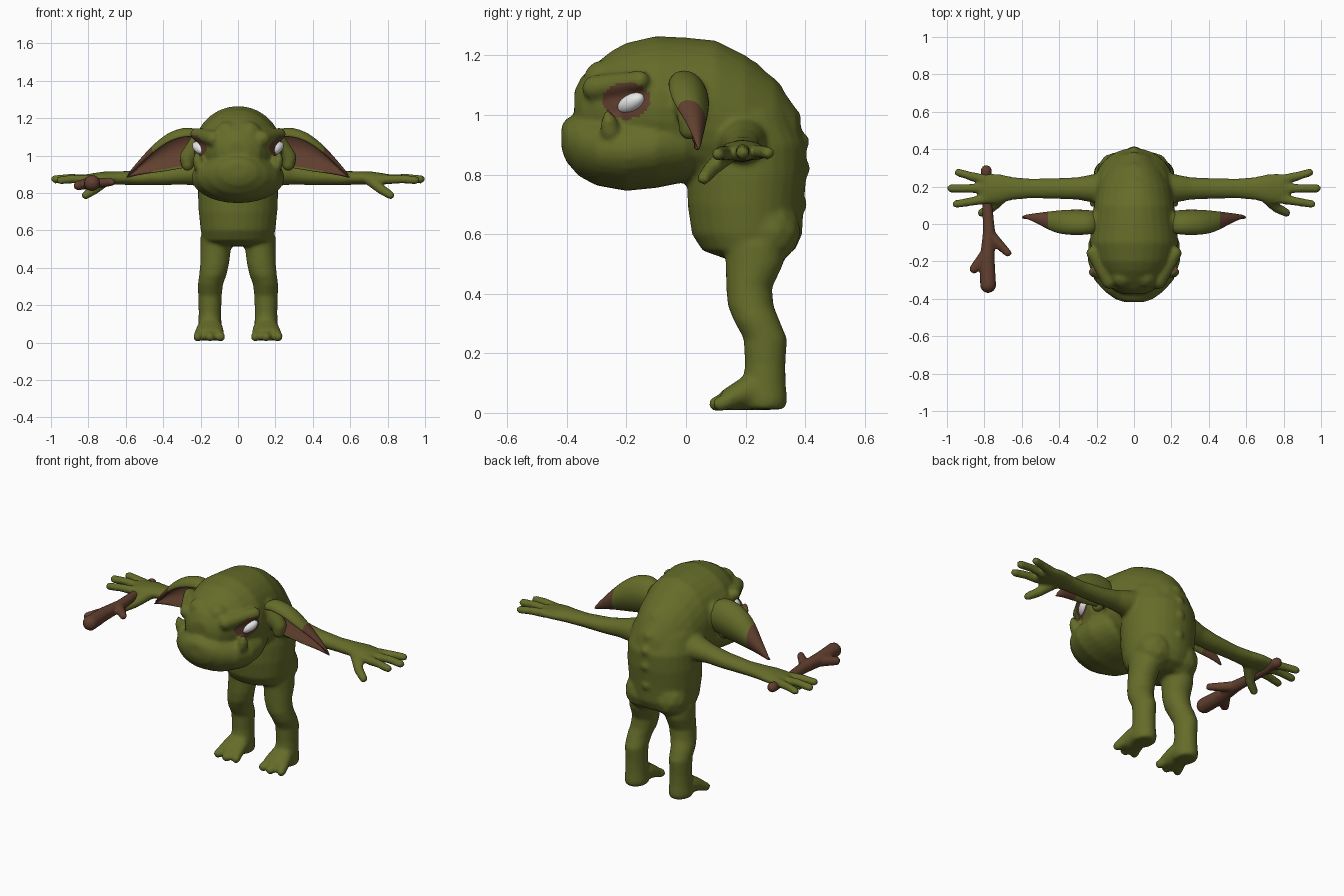
import bpy, bmesh, math
from mathutils import Matrix, Vector

if "Cube" in bpy.data.objects:
    bpy.data.objects.remove(bpy.data.objects["Cube"])


def material(name, rgb):
    m = bpy.data.materials.new(name)
    m.diffuse_color = (*rgb, 1)
    m.use_nodes = True
    m.node_tree.nodes["Principled BSDF"].inputs["Base Color"].default_value = m.diffuse_color
    return m


GREEN = material("moss green skin", (0.13, 0.15, 0.022))
BROWN = material("bark brown", (0.12, 0.05, 0.028))
WHITE = material("eye white", (0.8, 0.8, 0.8))


def loft(bm, axis, rings, sides=(1,)):
    """Skin elliptical rings (x, y, z, radius_a, radius_b) set across an axis."""
    a, b = {"x": (1, 2), "y": (0, 2), "z": (0, 1)}[axis]
    n = 28
    for s in sides:
        loops = []
        for x, y, z, ra, rb in rings:
            loop = []
            for k in range(n):
                co = [s * x, y, z]
                co[a] += ra * math.cos(math.tau * k / n)
                co[b] += rb * math.sin(math.tau * k / n)
                loop.append(bm.verts.new(co))
            loops.append(loop)
        for l0, l1 in zip(loops, loops[1:]):
            for k in range(n):
                j = (k + 1) % n
                bm.faces.new((l0[k], l0[j], l1[j], l1[k]))
        bm.faces.new(loops[0])
        bm.faces.new(loops[-1])


def blob(bm, co, r, sides=(1,)):
    for s in sides:
        bmesh.ops.create_icosphere(bm, subdivisions=2, radius=r,
                                   matrix=Matrix.Translation((s * co[0], co[1], co[2])))


def limb(bm, points, sides=(1,)):
    """Rounded, tapering limb through points (x, y, z, radius)."""
    for p, q in zip(points, points[1:]):
        p, q = Vector(p), Vector(q)
        steps = max(2, int((q - p).length / (0.3 * min(p[3], q[3]))))
        for i in range(steps + 1):
            c = p.lerp(q, i / steps)
            blob(bm, c[:3], c[3], sides)


def make_object(name, bm, mats):
    me = bpy.data.meshes.new(name)
    bmesh.ops.recalc_face_normals(bm, faces=bm.faces)
    bm.to_mesh(me)
    bm.free()
    ob = bpy.data.objects.new(name, me)
    bpy.context.collection.objects.link(ob)
    for m in mats:
        me.materials.append(m)
    return ob


def fuse(name, bm, mats, voxel, rounds):
    """Merge overlapping volumes into a single smooth skin."""
    ob = make_object(name, bm, [])
    rem = ob.modifiers.new("fuse", "REMESH")
    rem.mode, rem.voxel_size = "VOXEL", voxel
    smo = ob.modifiers.new("soften", "SMOOTH")
    smo.factor, smo.iterations = 0.5, rounds
    me = bpy.data.meshes.new_from_object(
        ob.evaluated_get(bpy.context.evaluated_depsgraph_get()))
    ob.modifiers.clear()
    ob.data = me
    me.materials.clear()
    for m in mats:
        me.materials.append(m)
    for p in me.polygons:
        p.use_smooth = True
        p.material_index = 0
    return ob


BOTH = (1, -1)
bm = bmesh.new()

# Torso and buttocks
loft(bm, "z", [(0, .22, .515, .15, .08), (0, .21, .545, .185, .155), (0, .205, .6, .2, .185),
               (0, .2, .7, .21, .195), (0, .205, .8, .215, .2), (0, .21, .9, .21, .195),
               (0, .19, 1.0, .19, .17), (0, .15, 1.1, .14, .14)])
blob(bm, (.09, .275, .61), .112, BOTH)

# Skull running back into the hunched shoulders
loft(bm, "y", [(0, -.375, 1.02, .06, .06), (0, -.35, 1.02, .115, .11), (0, -.3, 1.025, .155, .15),
               (0, -.25, 1.03, .185, .185), (0, -.2, 1.03, .212, .212), (0, -.1, 1.03, .238, .235),
               (0, 0, 1.02, .225, .24), (0, .1, 1.0, .215, .25), (0, .2, .94, .2, .26),
               (0, .3, .88, .16, .24), (0, .37, .86, .1, .16), (0, .4, .85, .04, .06)])

# Heavy jaw and muzzle
loft(bm, "y", [(0, -.418, .925, .05, .04), (0, -.402, .915, .1, .072), (0, -.36, .9, .158, .105),
               (0, -.3, .885, .212, .122), (0, -.2, .88, .248, .135), (0, -.1, .89, .245, .135),
               (0, 0, .9, .205, .125), (0, .08, .9, .14, .1)])

# Brows, forehead lumps, tusks, ear roots
limb(bm, [(.13, -.305, 1.09, .045), (.222, -.155, 1.115, .035)], BOTH)
blob(bm, (.06, -.28, 1.12), .065, BOTH)
limb(bm, [(.205, -.255, .945, .034), (.216, -.258, .975, .028), (.22, -.262, 1.005, .014)], BOTH)
limb(bm, [(.2, .01, 1.07, .06), (.27, .015, .99, .045), (.27, .01, .95, .035)], BOTH)

# Knobbly spine
for y, z in [(.22, 1.15), (.295, 1.08), (.355, .99), (.382, .91), (.385, .82), (.375, .7)]:
    blob(bm, (0, y, z), .034)

# Arms and palms
loft(bm, "x", [(.12, .19, .92, .1, .1), (.2, .19, .912, .08, .075), (.3, .19, .9, .06, .055),
               (.4, .19, .887, .056, .046), (.55, .19, .88, .052, .038), (.65, .19, .88, .062, .036),
               (.72, .19, .88, .078, .034), (.78, .187, .875, .083, .03),
               (.83, .19, .872, .07, .022)], BOTH)

# Fingers and thumbs
limb(bm, [(.8, .24, .875, .027), (.88, .258, .876, .024), (.938, .275, .872, .023)], BOTH)
limb(bm, [(.81, .19, .875, .027), (.9, .19, .88, .024), (.977, .19, .873, .024)], BOTH)
limb(bm, [(.8, .132, .872, .027), (.88, .118, .874, .024), (.95, .107, .868, .023)], BOTH)
limb(bm, [(.71, .14, .868, .034), (.765, .085, .82, .028), (.815, .06, .788, .024)], BOTH)

# Legs
loft(bm, "z", [(.115, .23, .57, .085, .1), (.12, .23, .5, .082, .097), (.125, .212, .42, .077, .077),
               (.135, .217, .36, .073, .077), (.148, .237, .31, .067, .077), (.15, .266, .25, .063, .073),
               (.15, .266, .16, .06, .068), (.15, .262, .1, .062, .073), (.15, .262, .04, .067, .078),
               (.15, .262, .012, .06, .07)], BOTH)

# Feet and toes
loft(bm, "y", [(.15, .3, .06, .055, .05), (.15, .21, .072, .07, .062), (.153, .15, .052, .08, .042),
               (.155, .12, .042, .078, .032)], BOTH)
for x0, x1, tip in [(.11, .092, .112), (.153, .15, .1), (.2, .216, .115)]:
    limb(bm, [(x0, .15, .045, .032), (x1, tip, .03, .026)], BOTH)

body = fuse("body", bm, [GREEN, BROWN], .0105, 5)

# Dark patches around the eyes
for p in body.data.polygons:
    x, y, z = p.center
    if abs(x) > .12 and ((y + .2) / .08) ** 2 + ((z - 1.048) / .062) ** 2 < 1:
        p.material_index = 1

# Slanted almond eyes
for s, side in ((1, "left"), (-1, "right")):
    bm = bmesh.new()
    normal = Vector((s * .78, -.62, .1)).normalized()
    along = Vector((s * .55, .7, .42))
    along = (along - normal * along.dot(normal)).normalized()
    up = normal.cross(along)
    rot = Matrix((along, up, normal)).transposed().to_4x4()
    bmesh.ops.create_uvsphere(bm, u_segments=24, v_segments=16, radius=1,
                              matrix=Matrix.Translation((s * .206, -.185, 1.04)) @ rot
                              @ Matrix.Diagonal((.055, .029, .03, 1)))
    eye = make_object(side + "_eye", bm, [WHITE])
    for p in eye.data.polygons:
        p.use_smooth = True

# Cupped ears: columns (x, top, bottom, front, back) swept with one curled section
columns = [(.19, 1.12, .96, -.05, .07), (.25, 1.165, .93, -.065, .082), (.35, 1.14, .915, -.065, .082),
           (.41, 1.1, .905, -.055, .076), (.46, 1.055, .9, -.035, .07), (.51, 1.0, .893, -.005, .062),
           (.56, .94, .885, .02, .054), (.6, .89, .875, .036, .046)]
section = [(0, .78), (.12, .94), (.4, 1), (.75, .92), (1, .62), (.95, .3), (.65, 0)]
bm = bmesh.new()
grid = [[bm.verts.new((x, f + (b - f) * u, lo + (hi - lo) * v)) for u, v in section]
        for x, hi, lo, f, b in columns]
for c, (g0, g1) in enumerate(zip(grid, grid[1:])):
    for j in range(len(section) - 1):
        face = bm.faces.new((g0[j], g1[j], g1[j + 1], g0[j + 1]))
        face.material_index = int(columns[c][0] > .45)
        face.smooth = True
me = bpy.data.meshes.new("ears")
bm.to_mesh(me)
bm.free()
ears = bpy.data.objects.new("ears", me)
bpy.context.collection.objects.link(ears)
me.materials.append(GREEN)
me.materials.append(BROWN)
shell = ears.modifiers.new("thickness", "SOLIDIFY")
shell.thickness, shell.offset, shell.material_offset = .022, -1, 1
ears.modifiers.new("mirror", "MIRROR").use_clip = False
sub = ears.modifiers.new("round", "SUBSURF")
sub.levels = sub.render_levels = 2

# Branch held under the hand, with two twig stubs
bm = bmesh.new()
limb(bm, [(-.79, .285, .86, .031), (-.79, .24, .858, .026), (-.785, .1, .855, .028),
          (-.775, -.04, .853, .034), (-.785, -.2, .853, .042), (-.78, -.325, .853, .045)])
limb(bm, [(-.765, -.06, .853, .03), (-.715, -.115, .855, .026), (-.675, -.155, .858, .021)])
limb(bm, [(-.8, -.17, .85, .032), (-.855, -.24, .84, .026)])
fuse("branch", bm, [BROWN], .008, 3)
